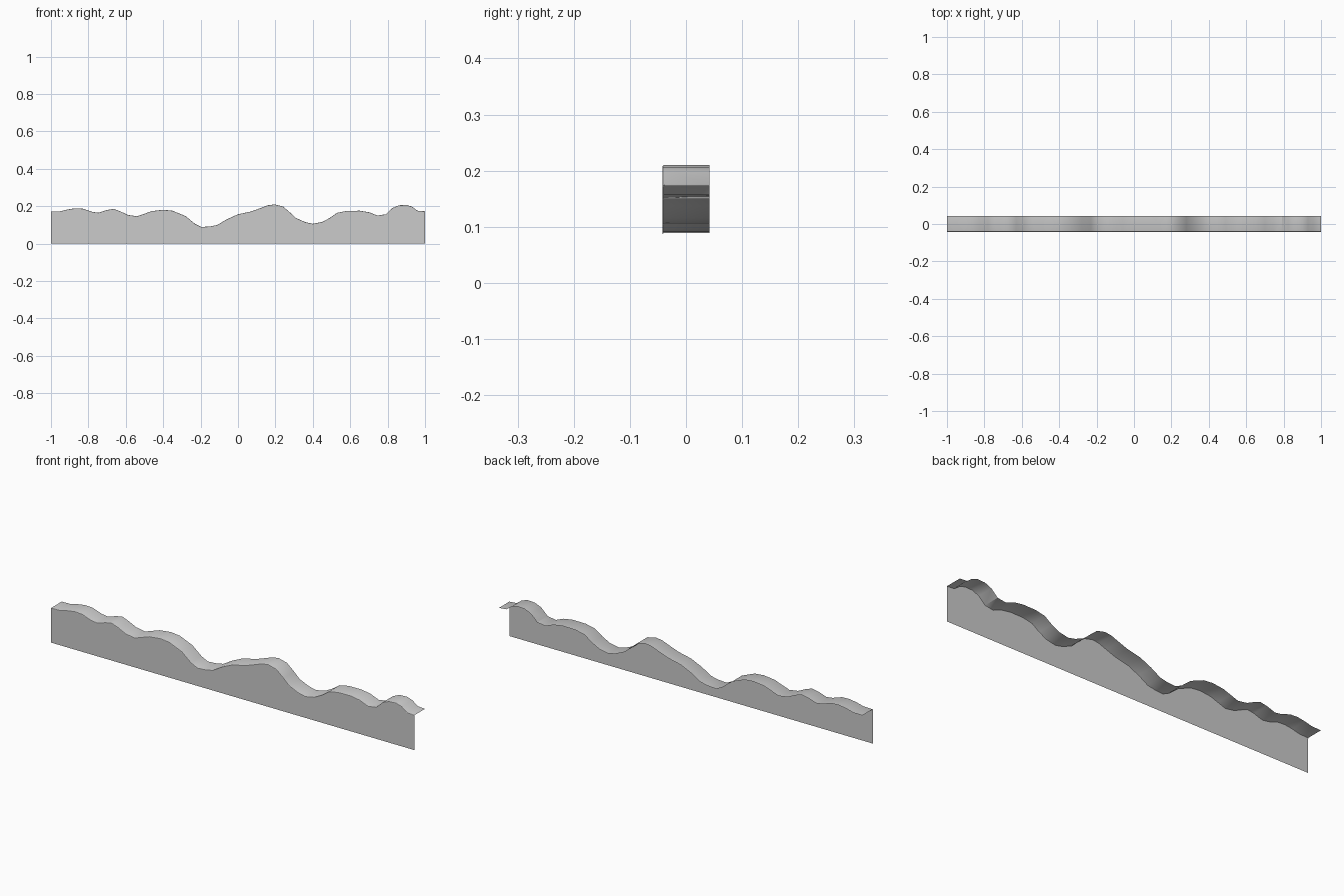
import bpy, bmesh

if "Cube" in bpy.data.objects:
    bpy.data.objects.remove(bpy.data.objects["Cube"])

# Rolling skyline profile (x, z)
PROFILE = [
    (-1, .172), (-.95, .173), (-.91, .183), (-.87, .189), (-.83, .187),
    (-.78, .170), (-.745, .165), (-.70, .180), (-.665, .186), (-.63, .173),
    (-.59, .154), (-.54, .146), (-.50, .160), (-.46, .174), (-.40, .181),
    (-.35, .176), (-.28, .147), (-.23, .106), (-.195, .089), (-.15, .092),
    (-.11, .100), (-.06, .130), (0, .157), (.07, .172), (.12, .190),
    (.16, .205), (.195, .210), (.24, .199), (.28, .165), (.31, .137),
    (.36, .115), (.40, .106), (.45, .116), (.49, .137), (.53, .165),
    (.58, .175), (.65, .176), (.70, .168), (.745, .150), (.79, .157),
    (.825, .190), (.86, .205), (.90, .207), (.93, .198), (.96, .176),
    (1, .173),
]
HALF_W = 0.042   # half depth of the top strip
BEVEL = 0.003    # small rounded front lip


def finish(name, bm, smooth):
    me = bpy.data.meshes.new(name)
    bm.to_mesh(me)
    bm.free()
    for p in me.polygons:
        p.use_smooth = smooth
    ob = bpy.data.objects.new(name, me)
    bpy.context.collection.objects.link(ob)
    return ob


# Front face: one flat sheet under the skyline
bm = bmesh.new()
outline = [(-1, 0), (1, 0)] + [(x, z - BEVEL) for x, z in reversed(PROFILE)]
bm.faces.new([bm.verts.new((x, -HALF_W, z)) for x, z in outline])
finish("front_face", bm, False)

# Top strip: the skyline swept backwards, with a tiny lip along the front
bm = bmesh.new()
section = [(-HALF_W, -BEVEL), (-HALF_W + BEVEL * .3, -BEVEL * .3),
           (-HALF_W + BEVEL, 0), (HALF_W, 0)]
rows = [[bm.verts.new((x, y, z + dz)) for x, z in PROFILE] for y, dz in section]
for a, b in zip(rows, rows[1:]):
    for i in range(len(PROFILE) - 1):
        bm.faces.new((a[i], a[i + 1], b[i + 1], b[i]))
strip = finish("top_strip", bm, True)
bpy.context.view_layer.objects.active = strip
strip.select_set(True)
bpy.ops.object.shade_smooth_by_angle(angle=0.6)
